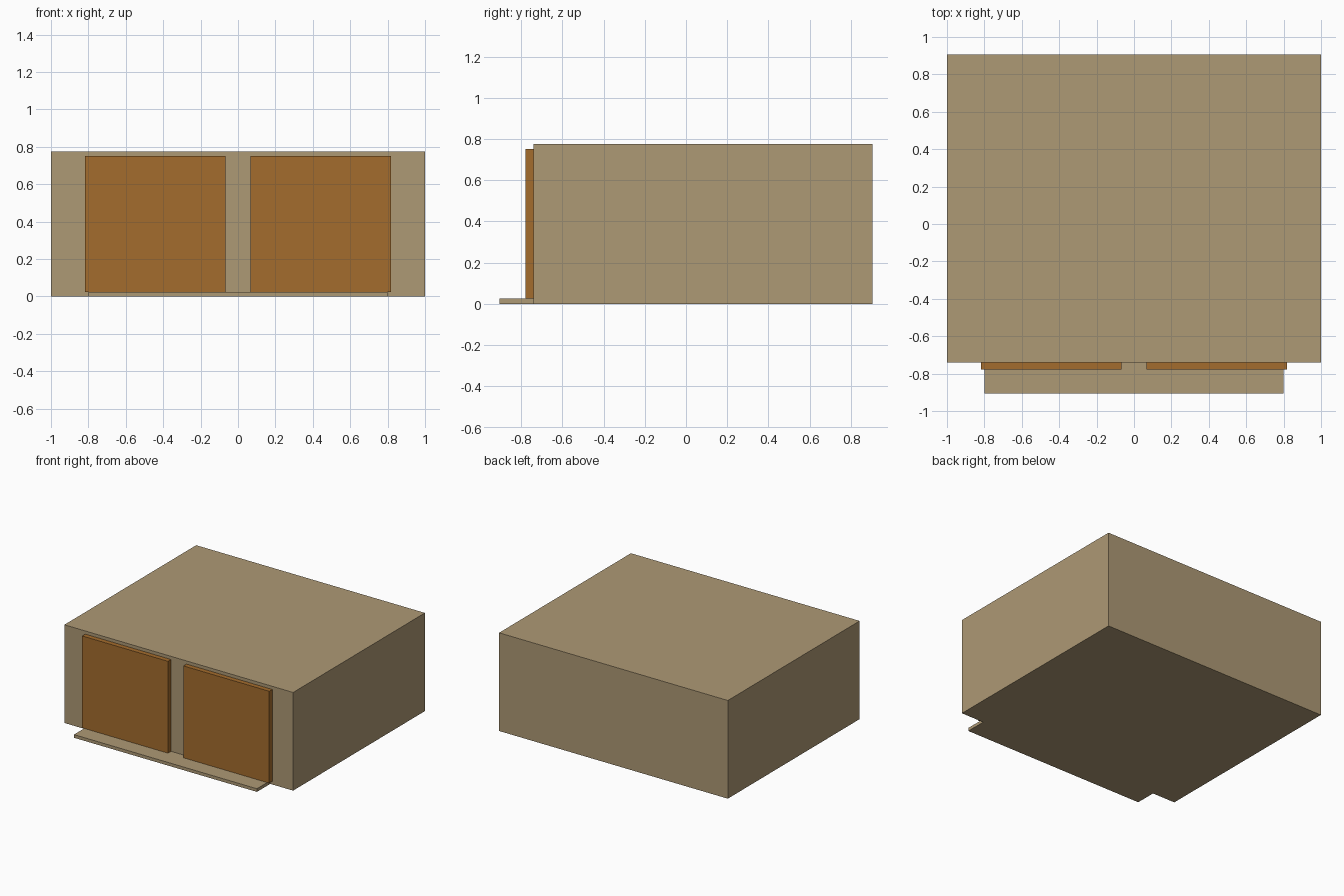
import bpy

if "Cube" in bpy.data.objects:
    bpy.data.objects.remove(bpy.data.objects["Cube"])


def material(name, rgb):
    m = bpy.data.materials.new(name)
    m.diffuse_color = (*rgb, 1.0)
    m.use_nodes = True
    m.node_tree.nodes["Principled BSDF"].inputs["Base Color"].default_value = m.diffuse_color
    return m


def box(name, lo, hi, mat):
    """Box spanning two opposite corners."""
    centre = [(a + b) / 2 for a, b in zip(lo, hi)]
    bpy.ops.mesh.primitive_cube_add(size=1, location=centre)
    ob = bpy.context.object
    ob.name = name
    ob.scale = [b - a for a, b in zip(lo, hi)]
    bpy.ops.object.transform_apply(location=False, rotation=False, scale=True)
    ob.data.materials.append(mat)
    return ob


tan = material("tan wall", (0.423, 0.319, 0.178))
brown = material("brown door", (0.367, 0.150, 0.026))

FRONT = -0.74

# Main building block
box("garage_body", (-1, FRONT, 0), (1, 0.906, 0.776), tan)

# Low driveway slab in front
box("driveway_slab", (-0.8, -0.906, 0), (0.8, FRONT, 0.025), tan)

# Pair of doors, mirrored about the middle
for side, name in ((-1, "left_door"), (1, "right_door")):
    x0, x1 = sorted((side * 0.068, side * 0.818))
    box(name, (x0, -0.778, 0.025), (x1, FRONT, 0.751), brown)
